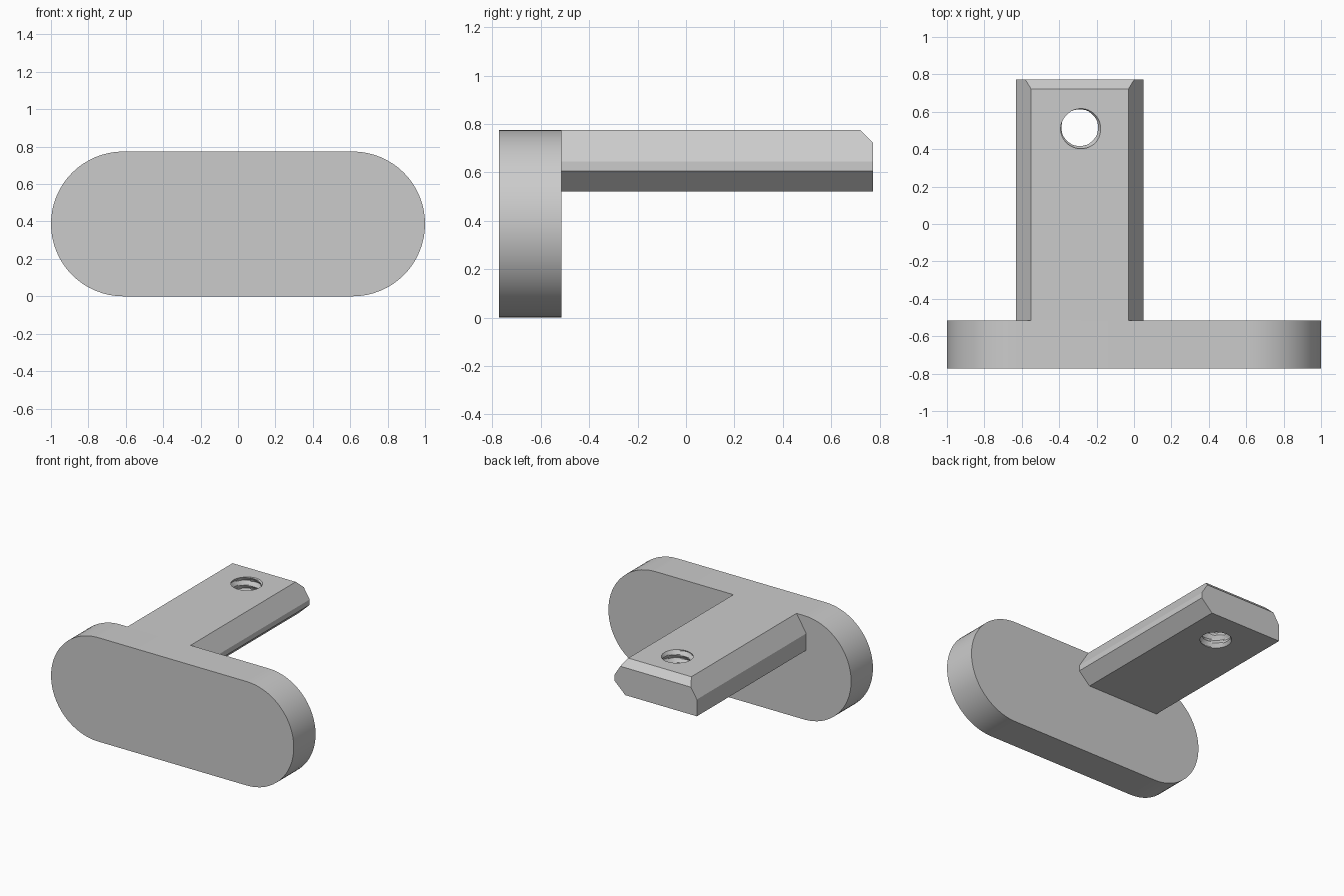
import bpy, bmesh, math
from mathutils import Vector

default = bpy.data.objects.get("Cube")
if default:
    bpy.data.objects.remove(default, do_unlink=True)

HEIGHT = 0.774
FRONT, PLATE_BACK, TIP = -0.772, -0.515, 0.772

grey = bpy.data.materials.new("plain grey")
grey.use_nodes = True
grey.diffuse_color = (0.6, 0.6, 0.6, 1)
grey.node_tree.nodes["Principled BSDF"].inputs["Base Color"].default_value = grey.diffuse_color


def add_object(name, bm):
    bmesh.ops.recalc_face_normals(bm, faces=bm.faces)
    mesh = bpy.data.meshes.new(name)
    bm.to_mesh(mesh)
    bm.free()
    mesh.materials.append(grey)
    obj = bpy.data.objects.new(name, mesh)
    bpy.context.collection.objects.link(obj)
    return obj


def extrude_profile(profile, y0, y1):
    """Sweep an (x, z) outline along y."""
    bm = bmesh.new()
    face = bm.faces.new([bm.verts.new((x, y0, z)) for x, z in profile])
    grown = bmesh.ops.extrude_face_region(bm, geom=[face])["geom"]
    moved = [v for v in grown if isinstance(v, bmesh.types.BMVert)]
    bmesh.ops.translate(bm, verts=moved, vec=(0, y1 - y0, 0))
    return bm


def smooth(obj):
    bpy.ops.object.select_all(action="DESELECT")
    obj.select_set(True)
    bpy.context.view_layer.objects.active = obj
    bpy.ops.object.shade_smooth_by_angle(angle=math.radians(30))


# Front plate: flat slab with fully round ends
radius = HEIGHT / 2
steps = 32
outline = []
for side in (1, -1):
    for i in range(steps + 1):
        a = math.pi * i / steps - side * math.pi / 2
        outline.append((side * (1 - radius) + radius * math.cos(a),
                        radius + radius * math.sin(a)))
plate = add_object("front_plate", extrude_profile(outline, FRONT, PLATE_BACK))
smooth(plate)

# Arm: bevelled bar, undercut along one lower edge
section = [(-0.63, 0.52), (-0.04, 0.52), (0.05, 0.605), (0.05, 0.645),
           (-0.03, HEIGHT), (-0.55, HEIGHT), (-0.63, 0.645)]
bm = extrude_profile(section, PLATE_BACK, TIP)

# Sloped upper edge at the arm tip
cut = bmesh.ops.bisect_plane(bm, geom=bm.verts[:] + bm.edges[:] + bm.faces[:],
                             plane_co=(0, TIP - 0.05, HEIGHT),
                             plane_no=Vector((0, 1, 1)).normalized(), clear_outer=True)
rim = [e for e in cut["geom_cut"] if isinstance(e, bmesh.types.BMEdge)]
bmesh.ops.holes_fill(bm, edges=rim, sides=0)
arm = add_object("arm", bm)

# Threaded hole cutter: rings whose radius follows a helix
PITCH, SEGMENTS, PER_TURN = 0.06, 40, 8
bottom = HEIGHT - 6 * PITCH
bm = bmesh.new()
rings = []
for j in range(7 * PER_TURN + 1):
    z = bottom + j * PITCH / PER_TURN
    ring = []
    for i in range(SEGMENTS):
        a = math.tau * i / SEGMENTS
        phase = ((z - HEIGHT) / PITCH - (a + math.pi / 4) / math.tau) % 1
        r = 0.097 + 0.02 * abs(2 * phase - 1)
        ring.append(bm.verts.new((-0.29 + r * math.cos(a), 0.515 + r * math.sin(a), z)))
    rings.append(ring)
for low, high in zip(rings, rings[1:]):
    for i in range(SEGMENTS):
        k = (i + 1) % SEGMENTS
        bm.faces.new((low[i], low[k], high[k], high[i]))
bm.faces.new(rings[0])
bm.faces.new(rings[-1])
bmesh.ops.triangulate(bm, faces=bm.faces[:])
cutter = add_object("thread_cutter", bm)
cutter.hide_render = True

# Cut the hole through the arm
smooth(arm)
hole = arm.modifiers.new("threaded hole", "BOOLEAN")
hole.operation = "DIFFERENCE"
hole.solver = "EXACT"
hole.object = cutter
bpy.ops.object.modifier_apply(modifier=hole.name)
bpy.data.objects.remove(cutter, do_unlink=True)
smooth(arm)
